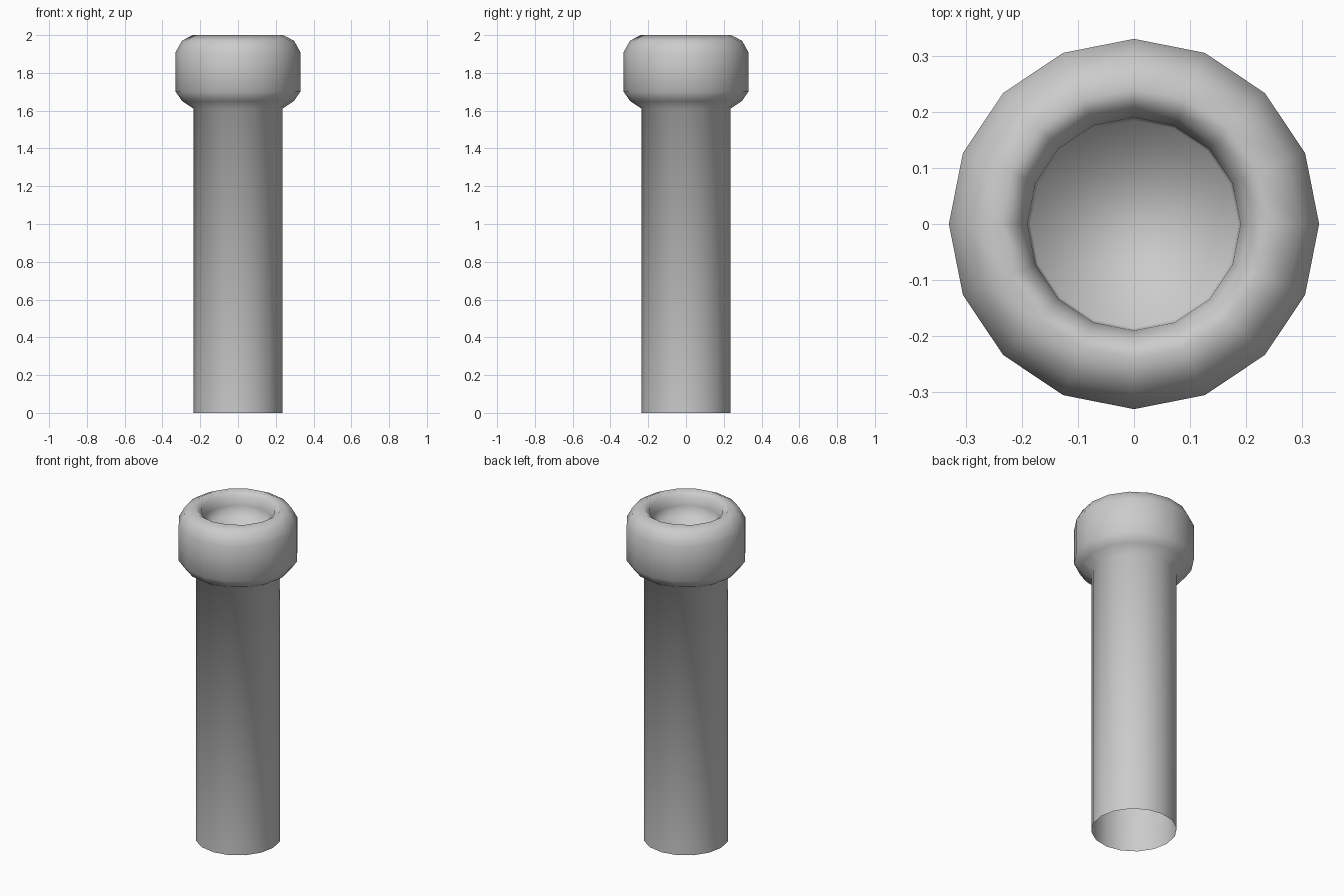
import bpy, bmesh, math

if "Cube" in bpy.data.objects:
    bpy.data.objects.remove(bpy.data.objects["Cube"])

SIDES = 16

# Lathe profile (radius, height): open foot, shaft, rounded head, recessed top
PROFILE = [(0.235, 0.0), (0.235, 1.61), (0.295, 1.65), (0.33, 1.70),
           (0.33, 1.91), (0.297, 1.97), (0.24, 2.0),
           (0.205, 1.975), (0.19, 1.92), (0.185, 1.85)]


def lathe(name, profile, sides):
    bm = bmesh.new()
    rings = []
    for r, z in profile:
        rings.append([bm.verts.new((r * math.cos(2 * math.pi * i / sides),
                                    r * math.sin(2 * math.pi * i / sides), z))
                      for i in range(sides)])
    for a, b in zip(rings, rings[1:]):
        for i in range(sides):
            j = (i + 1) % sides
            bm.faces.new((a[i], a[j], b[j], b[i]))
    # Floor of the recess
    bm.faces.new(rings[-1])
    for f in bm.faces:
        f.smooth = True
    mesh = bpy.data.meshes.new(name)
    bm.to_mesh(mesh)
    bm.free()
    obj = bpy.data.objects.new(name, mesh)
    bpy.context.collection.objects.link(obj)
    return obj


# Hollow post with a thick rounded collar
lathe("collared_post", PROFILE, SIDES)
